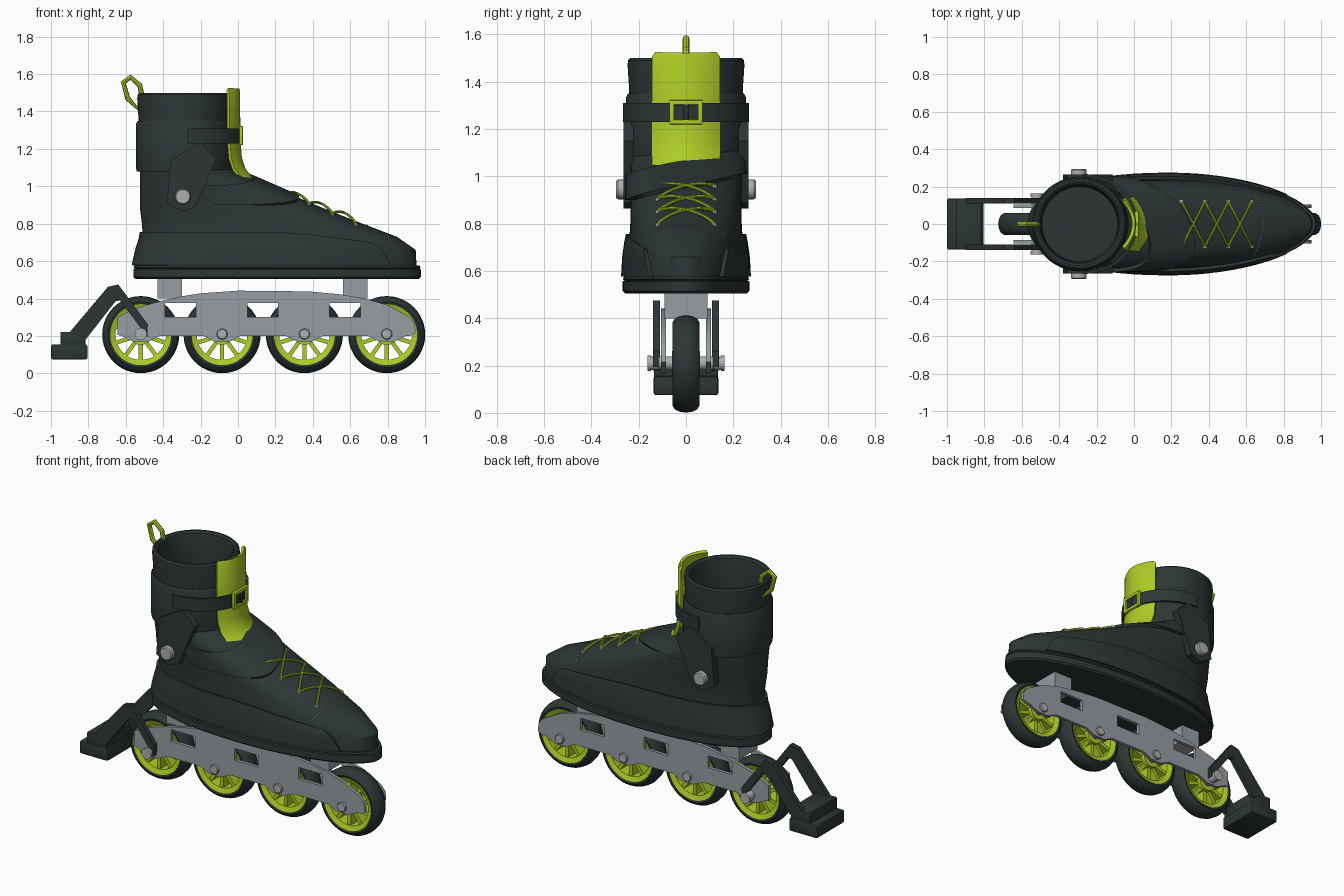
import bpy, bmesh
from math import sin, cos, pi, radians, copysign
from mathutils import Vector
from mathutils.bvhtree import BVHTree

cube = bpy.data.objects.get("Cube")
if cube:
    bpy.data.objects.remove(cube)


def material(name, rgb):
    m = bpy.data.materials.new(name)
    m.use_nodes = True
    m.diffuse_color = (*rgb, 1)
    m.node_tree.nodes["Principled BSDF"].inputs["Base Color"].default_value = (*rgb, 1)
    return m


DARK = material("charcoal", (0.026, 0.036, 0.036))
GREEN = material("lime_green", (0.42, 0.60, 0.02))
METAL = material("frame_grey", (0.31, 0.34, 0.36))
BOLT = material("bolt_grey", (0.42, 0.43, 0.44))
made = []


def add(name, data, mat):
    data.materials.append(mat)
    ob = bpy.data.objects.new(name, data)
    bpy.context.collection.objects.link(ob)
    made.append(ob)
    return ob


def mesh(name, verts, faces, mat):
    me = bpy.data.meshes.new(name)
    me.from_pydata(verts, [], faces)
    bm = bmesh.new()
    bm.from_mesh(me)
    bmesh.ops.recalc_face_normals(bm, faces=bm.faces)
    bm.to_mesh(me)
    bm.free()
    return add(name, me, mat)


def bevel(ob, width):
    if width:
        b = ob.modifiers.new("bevel", 'BEVEL')
        b.width, b.segments, b.limit_method = width, 2, 'ANGLE'
    return ob


def box(name, x, y, z, mat, width=0.0):
    verts = [(a, b, c) for a in x for b in y for c in z]
    faces = [(0, 1, 3, 2), (4, 6, 7, 5), (0, 4, 5, 1), (2, 3, 7, 6), (0, 2, 6, 4), (1, 5, 7, 3)]
    return bevel(mesh(name, verts, faces, mat), width)


def sheet(name, rows, mat, thick):
    n = len(rows[0])
    faces = [(r * n + i, r * n + i + 1, r * n + n + i + 1, r * n + n + i)
             for r in range(len(rows) - 1) for i in range(n - 1)]
    ob = mesh(name, [p for row in rows for p in row], faces, mat)
    s = ob.modifiers.new("thickness", 'SOLIDIFY')
    s.thickness, s.offset = thick, 0
    return ob


def plate(name, outlines, y, thick, mat):
    """Side-profile plate; extra outlines become holes."""
    cu = bpy.data.curves.new(name, 'CURVE')
    cu.dimensions, cu.fill_mode = '2D', 'BOTH'
    cu.extrude = thick / 2
    for pts in outlines:
        sp = cu.splines.new('POLY')
        sp.points.add(len(pts) - 1)
        sp.use_cyclic_u = True
        for p, (x, z) in zip(sp.points, pts):
            p.co = (x, z, 0, 1)
    ob = add(name, cu, mat)
    ob.rotation_euler.x = pi / 2
    ob.location.y = y
    return ob


def tube(name, paths, radius, mat, cyclic=False):
    cu = bpy.data.curves.new(name, 'CURVE')
    cu.dimensions, cu.bevel_depth, cu.bevel_resolution = '3D', radius, 2
    cu.use_fill_caps = True
    for pts in paths:
        sp = cu.splines.new('POLY')
        sp.points.add(len(pts) - 1)
        sp.use_cyclic_u = cyclic
        for p, co in zip(sp.points, pts):
            p.co = (*co, 1)
    return add(name, cu, mat)


def spin(name, profile, x, z, mat, seg=48, closed=True):
    """Revolve (radius, y) profile about a cross axle."""
    n = len(profile)
    verts = [(x + r * cos(2 * pi * i / seg), y, z + r * sin(2 * pi * i / seg))
             for i in range(seg) for r, y in profile]
    faces = [(i * n + j, i * n + (j + 1) % n, (i + 1) % seg * n + (j + 1) % n, (i + 1) % seg * n + j)
             for i in range(seg) for j in range(n if closed else n - 1)]
    if not closed:
        faces += [[i * n for i in range(seg)], [i * n + n - 1 for i in range(seg)]]
    return mesh(name, verts, faces, mat)


# Horizontal boot outlines: z, back, front, widest x, half width, roundness
def outline(level, t, off=0.0):
    z, xb, xf, xc, w, n = level
    c, s = cos(t), sin(t)
    if c < 0:
        n = 2.3 if z < 1.05 else 2
    a = (xf - xc if c >= 0 else xc - xb) + off
    return (xc + a * copysign(abs(c) ** (2 / n), c), (w + off) * copysign(abs(s) ** (2 / n), s), z)


def loft(name, levels, mat, seg=72, bottom=False, top=False):
    verts = [outline(l, 2 * pi * i / seg) for l in levels for i in range(seg)]
    faces = [(k * seg + i, k * seg + (i + 1) % seg, (k + 1) * seg + (i + 1) % seg, (k + 1) * seg + i)
             for k in range(len(levels) - 1) for i in range(seg)]
    if bottom:
        faces.append(list(range(seg)))
    if top:
        faces.append(list(range(len(verts) - seg, len(verts))))
    return mesh(name, verts, faces, mat)


BODY = [(.57, -.55, .955, .2, .255, 1.9), (.66, -.53, .95, .2, .25, 1.9),
        (.73, -.508, .85, .15, .24, 2.1), (.81, -.515, .64, .1, .235, 2.5),
        (.89, -.525, .44, 0, .235, 2.6), (.97, -.525, .25, -.1, .235, 2.6),
        (1.04, -.525, .09, -.2, .235, 2.4), (1.09, -.525, -.03, -.28, .235, 2),
        (1.2, -.525, -.06, -.29, .235, 2)]


def body_level(z):
    for lo, hi in zip(BODY, BODY[1:]):
        if z <= hi[0]:
            f = (z - lo[0]) / (hi[0] - lo[0])
            return [a + (b - a) * f for a, b in zip(lo, hi)]
    return BODY[-1]


# Boot
boot = loft("boot_body", BODY, DARK, bottom=True)
bvh = BVHTree.FromPolygons([v.co for v in boot.data.vertices], [p.vertices[:] for p in boot.data.polygons])


def on_boot(x, y, lift=0.0):
    hit = bvh.ray_cast(Vector((x, y, 2)), Vector((0, 0, -1)))[0]
    return (x, y, hit.z + lift)


def sole_level(z, d):
    return (z, -.56 + d, .978 - d, .2, .268 - d, 1.9)


loft("sole", [sole_level(z, d) for z, d in
              ((.505, .012), (.515, 0), (.555, 0), (.56, .008), (.565, .002), (.577, .006))],
     DARK, bottom=True, top=True)


def shaft(z, d):
    return (z, -.545 + d, -.035 - d, -.29, .253 - d, 2)


loft("cuff", [shaft(z, d) for z, d in ((1.08, .03), (1.08, .003), (1.1, 0), (1.335, 0), (1.35, .008), (1.35, .03))], DARK)
loft("collar", [shaft(z, d) for z, d in
                ((1.32, .012), (1.38, .012), (1.47, .006), (1.49, .008), (1.5, .018), (1.5, .03),
                 (1.49, .042), (1.46, .048), (1.35, .055), (1.0, .055))], DARK, top=True)

# Side shell wrapped round the heel, sloping down towards the toe
rows = []
for k in range(7):
    f = k / 6
    start = .62 + .12 * f
    row = []
    for i in range(61):
        t = start + (2 * pi - 2 * start) * i / 60
        x = outline(BODY[1], t)[0]
        crest = .755 - .07 * max(0, (x - .2) / .6) ** 1.5
        row.append(outline(body_level(.577 + f * (crest - .577)), t, .01 if k < 6 else .006))
    rows.append(row)
sheet("side_shell", rows, DARK, .02)

# Slanted instep band
rows = []
for k in range(6):
    row = []
    for i in range(41):
        a = radians(-100 + 5 * i)
        z = .955 + .055 * sin(a) + k / 5 * .105
        row.append(outline(body_level(z), a, .012))
    rows.append(row)
sheet("instep_band", rows, DARK, .02)

# Tongue
rows = []
for z, x, w in ((1.52, -.002, .125), (1.505, .002, .138), (1.25, .004, .14), (1.15, .012, .14),
                (1.09, .032, .14), (1.055, .06, .14), (1.03, .09, .14)):
    rows.append([(x - .055 * (i / 8) ** 2, w * i / 8, z) for i in range(-8, 9)])
sheet("tongue", rows, GREEN, .018)

# Ankle strap and buckle
rows = [[(-.27 + .282 * cos(radians(a)), .26 * sin(radians(a)), z) for a in range(-90, 91, 5)]
        for z in (1.23, 1.31)]
sheet("ankle_strap", rows, DARK, .014)
for s in (-1, 1):
    box("buckle_side", (.005, .026), sorted((s * .05, s * .07)), (1.22, 1.322), GREEN, .003)
box("buckle_bottom", (.005, .026), (-.07, .07), (1.22, 1.24), GREEN, .003)
box("buckle_top", (.005, .026), (-.07, .07), (1.302, 1.322), GREEN, .003)
box("buckle_pin", (.005, .026), (-.01, .01), (1.235, 1.305), DARK, .003)

# Heel pull loop
tube("pull_loop", [[(x, 0, z) for x, z in ((-.53, 1.41), (-.59, 1.47), (-.613, 1.555), (-.575, 1.583),
                                          (-.525, 1.54), (-.515, 1.49))]], .014, GREEN, True)

# Laces, eyelets and toe stitching
stations = [.255, .38, .505, .63]
laces = []
for x0, x1 in zip(stations, stations[1:]):
    for s in (-1, 1):
        laces.append([on_boot(x0 + (x1 - x0) * i / 10, s * .12 * (1 - i / 5), .006 + .014 * sin(pi * i / 10))
                      for i in range(11)])
tube("laces", laces, .007, GREEN)
tube("eyelets", [[on_boot(x, s * .12, d) for d in (-.006, .008)] for x in stations for s in (-1, 1)], .012, BOLT)
dashes = []
for i in range(-12, 12):
    dashes.append([on_boot(.69 - .05 * (y / .17) ** 2, y, .001)
                   for y in (.17 * i / 12, .17 * (i + .6) / 12)])
tube("toe_stitching", dashes, .003, BOLT)

# Ankle hinges on both sides
HINGE = [(-.2, 1.235), (-.115, 1.15), (-.225, .89), (-.3, .865), (-.38, .91), (-.36, 1.14)]
for s in (-1, 1):
    plate("ankle_hinge", [HINGE], s * .243, .044, DARK)
    spin("hinge_bolt", [(.042, s * .23), (.042, s * .288), (.036, s * .295)], -.295, .945, BOLT, 24, False)

# Frame
AXLES = [-.52, -.085, .355, .795]
FRAME = [(-.643, .3), (-.56, .345), (-.42, .385), (-.3, .412), (-.2, .428), (0, .442), (.38, .438), (.55, .422),
         (.68, .4), (.8, .365), (.92, .3), (.945, .265), (.95, .215), (.92, .2)]
for a in reversed(AXLES):
    FRAME += [(a + .1, .2), (a + .04, .17), (a - .04, .17), (a - .1, .2)]
FRAME.append((-.643, .205))
HOLES = [[(x, .302), (x + .165, .302), (x + .165, .375), (x, .375)] for x in (-.39, .05, .49)]
for s in (-1, 1):
    plate("frame_rail", [FRAME] + HOLES, s * .095, .02, METAL)
for x in (-.43, .562):
    box("frame_mount", (x, x + .13), (-.09, .09), (.4, .508), METAL)

# Wheels
for a in AXLES:
    spin("tyre", [(.155, -.05), (.175, -.058), (.192, -.047), (.202, -.027), (.206, 0), (.202, .027),
                  (.192, .047), (.175, .058), (.155, .05)], a, .207, DARK)
    spin("rim", [(.135, -.045), (.163, -.056), (.163, .056), (.135, .045)], a, .207, GREEN)
    spin("hub", [(.015, -.06), (.055, -.06), (.055, .06), (.015, .06)], a, .207, GREEN, 32)
    for i in range(10):
        spoke = box("spoke", (.05, .14), (-.038, .038), (-.011, .011), GREEN)
        spoke.location = (a, 0, .207)
        spoke.rotation_euler.y = 2 * pi * i / 10 + pi / 10
    rear = a == AXLES[0]
    for s in (-1, 1):
        reach = s * (.15 if rear else .115)
        spin("axle_bolt", [(.029, s * .06), (.029, reach), (.025, reach + s * .004)], a, .21, BOLT, 16, False)
        if rear:
            spin("brake_bolt_head", [(.033, s * .148), (.033, s * .163)], a, .21, BOLT, 16, False)

# Heel brake
ARM = [(-.485, .195), (-.482, .262), (-.64, .475), (-.695, .463), (-.9, .22), (-.815, .18), (-.655, .385), (-.63, .39)]
for s in (-1, 1):
    plate("brake_arm", [ARM], s * .125, .03, DARK)
box("brake_holder", (-.95, -.815), (-.135, .135), (.145, .222), DARK, .006)
box("brake_pad", (-1, -.805), (-.137, .137), (.075, .155), DARK, .01)

# Turn everything into plain meshes and smooth the rounded parts
bpy.context.view_layer.update()
graph = bpy.context.evaluated_depsgraph_get()
final = []
for ob in made:
    me = bpy.data.meshes.new_from_object(ob.evaluated_get(graph))
    new = bpy.data.objects.new("part", me)
    new.matrix_world = ob.matrix_world.copy()
    final.append((ob.name, new))
for ob in made:
    bpy.data.objects.remove(ob)
bpy.ops.object.select_all(action='DESELECT')
for name, new in final:
    new.name = name
    bpy.context.collection.objects.link(new)
    new.select_set(True)
    bpy.context.view_layer.objects.active = new
bpy.ops.object.shade_smooth_by_angle(angle=radians(35))
